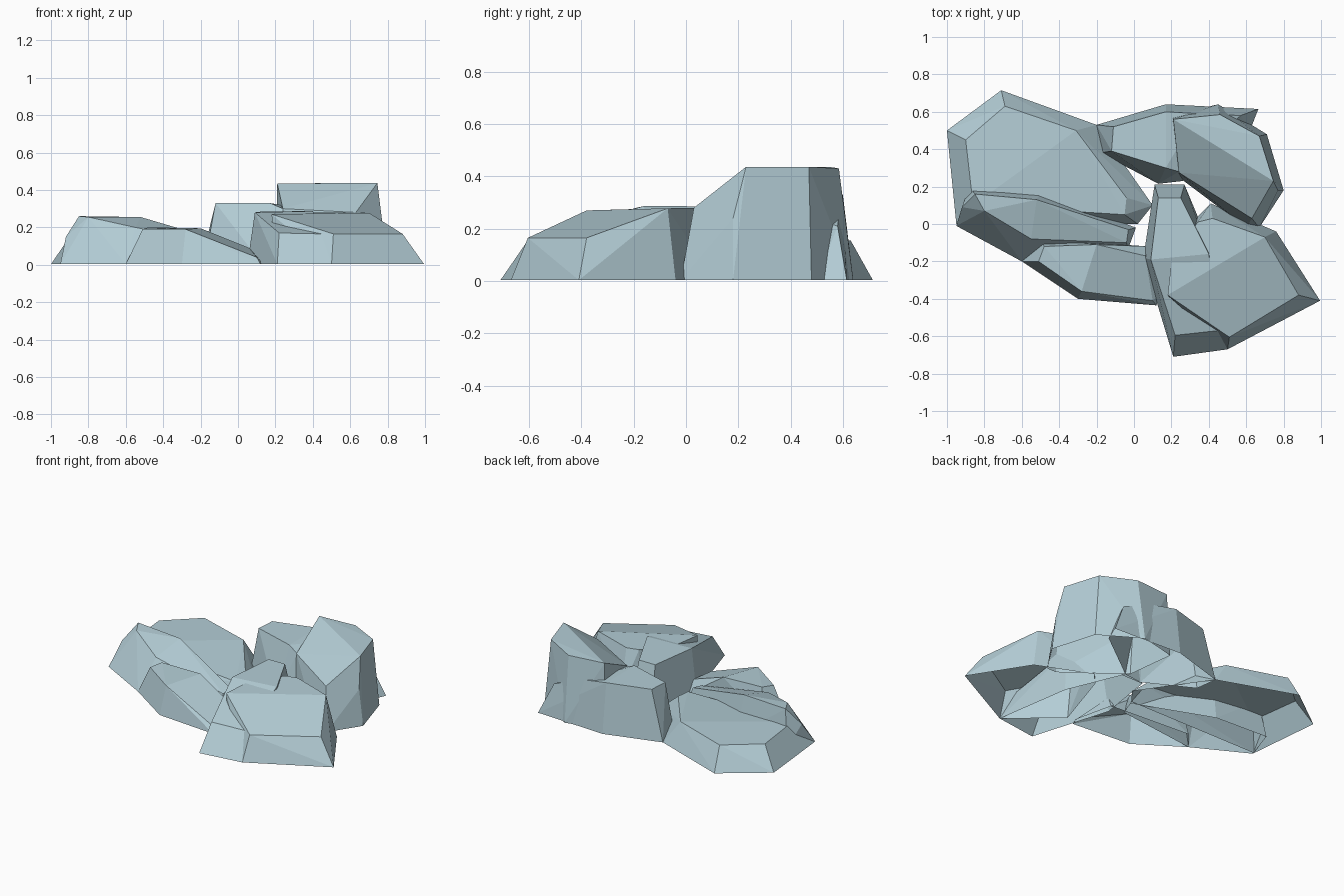
import bpy, bmesh

stone = bpy.data.materials.new("pale blue stone")
stone.diffuse_color = (0.46, 0.62, 0.68, 1)


def rock(name, base, top):
    """Faceted boulder: hull of a ground outline and a crown outline, open underneath."""
    bm = bmesh.new()
    for x, y in base:
        bm.verts.new((x, y, 0.003))
    for p in top:
        bm.verts.new(p)
    res = bmesh.ops.convex_hull(bm, input=bm.verts[:])
    loose = [v for v in bm.verts if not v.link_faces]
    bmesh.ops.delete(bm, geom=loose, context='VERTS')
    bmesh.ops.recalc_face_normals(bm, faces=bm.faces[:])
    bm.normal_update()
    under = [f for f in bm.faces if f.normal.z < -0.95]
    bmesh.ops.delete(bm, geom=under, context='FACES')
    bmesh.ops.dissolve_limit(bm, angle_limit=0.06, verts=bm.verts[:], edges=bm.edges[:])
    me = bpy.data.meshes.new(name)
    bm.to_mesh(me)
    bm.free()
    me.materials.append(stone)
    bpy.context.collection.objects.link(bpy.data.objects.new(name, me))


# low broad slab, back left
rock("left_slab",
     [(-1, .5), (-.71, .715), (-.2, .53), (.1, .1), (.02, 0), (-.95, 0)],
     [(-.9, .45, .15), (-.69, .63, .155), (-.31, .5, .16), (-.04, .14, .12),
      (-.05, .05, .12), (-.86, .1, .155)])

# long ridge in front of the slab
rock("left_ridge",
     [(-.95, -.01), (-.6, -.2), (-.03, -.13), (.01, -.02), (-.5, .18), (-.88, .2)],
     [(-.92, .09, .15), (-.85, .16, .26), (-.52, .13, .255), (-.03, -.03, .11),
      (-.04, -.1, .1), (-.55, -.08, .2), (-.8, .07, .255)])

# front wedge sloping down to the right
rock("front_wedge",
     [(-.6, -.2), (-.3, -.4), (.12, -.435), (.14, -.38), (.08, -.12), (-.5, -.08)],
     [(-.51, -.2, .19), (-.28, -.36, .19), (-.48, -.12, .2), (-.2, -.11, .195),
      (.06, -.17, .09), (.1, -.41, .04)])

# back middle boulder, falling to the right
rock("back_boulder",
     [(-.2, .53), (-.18, .38), (.13, .215), (.26, .23), (.62, .5), (.665, .615), (.17, .64)],
     [(-.11, .52, .33), (-.12, .39, .33), (.17, .3, .33), (.24, .28, .3),
      (.17, .6, .33), (.34, .59, .3), (.57, .58, .21)])

# tallest boulder, back right
rock("tall_boulder",
     [(.2, .58), (.45, .64), (.71, .48), (.8, .18), (.67, -.02), (.6, -.02), (.24, .25)],
     [(.21, .56, .435), (.46, .585, .43), (.67, .47, .437), (.745, .23, .437),
      (.63, .03, .28), (.24, .275, .3), (.77, .18, .24)])

# broad boulder, front right
rock("right_boulder",
     [(.19, -.4), (.5, -.67), (.995, -.41), (.76, -.04), (.41, .11), (.33, .03)],
     [(.2, -.2, .275), (.18, -.38, .27), (.2, -.4, .22), (.51, -.605, .165),
      (.88, -.38, .165), (.7, -.07, .278), (.42, .03, .28), (.34, .01, .28)])

# narrow spine running front to back
rock("middle_spine",
     [(.21, -.71), (.5, -.67), (.42, -.15), (.27, .21), (.11, .21), (.05, -.18)],
     [(.22, -.595, .17), (.45, -.57, .165), (.09, -.19, .28), (.13, .14, .285),
      (.25, .14, .285), (.4, -.16, .287)])
